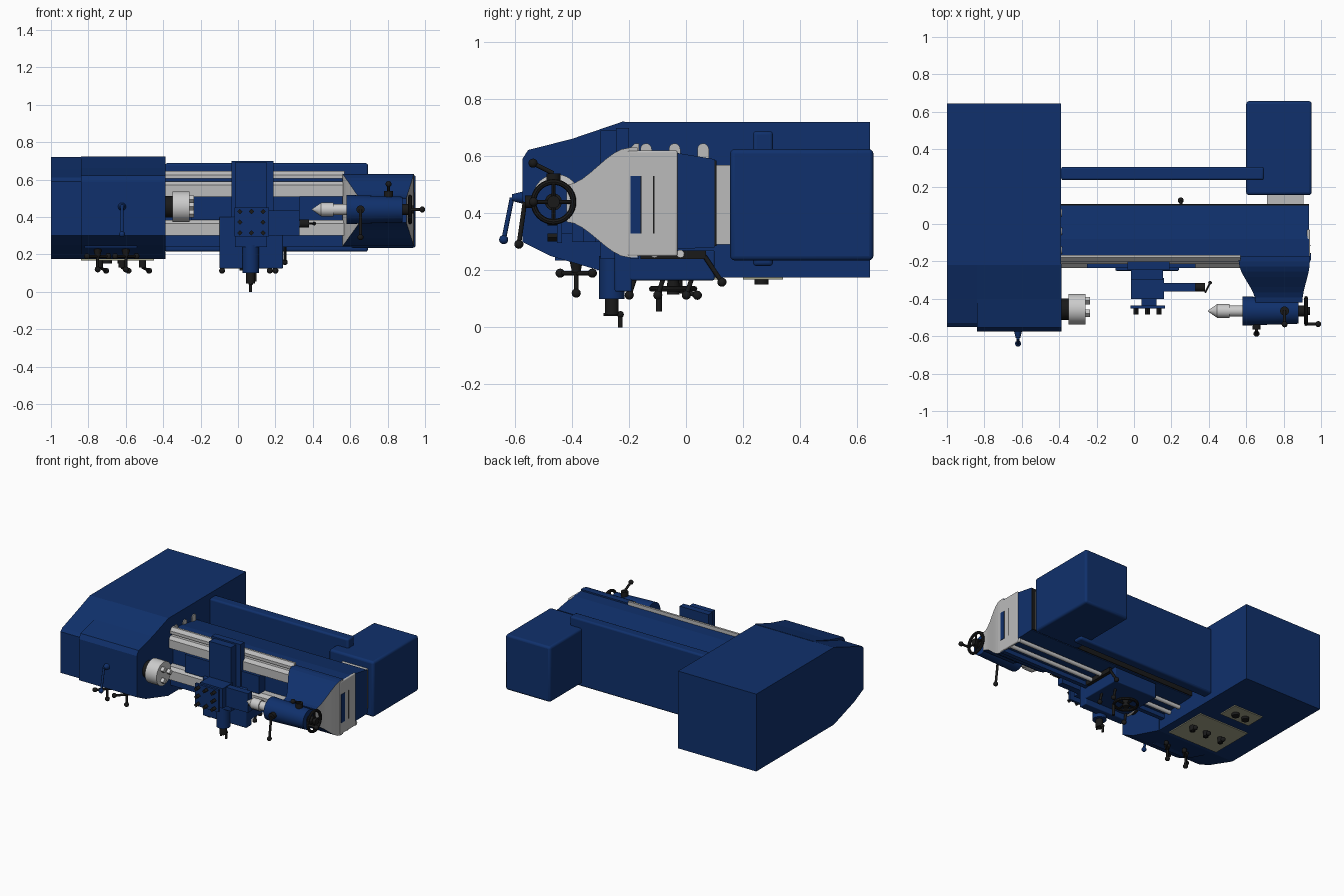
import bpy, bmesh, math
from mathutils import Vector

cube = bpy.data.objects.get("Cube")
if cube:
    bpy.data.objects.remove(cube)


def material(name, red, green, blue):
    mat = bpy.data.materials.new(name)
    mat.use_nodes = True
    mat.diffuse_color = (red, green, blue, 1)
    mat.node_tree.nodes["Principled BSDF"].inputs["Base Color"].default_value = mat.diffuse_color
    return mat


BLUE = material("navy_blue", .005, .03, .15)
GREY = material("light_grey", .5, .5, .5)
STEEL = material("pale_steel", .6, .6, .6)
BLACK = material("black", .01, .01, .01)
OLIVE = material("olive_grey", .36, .36, .25)

RIGHT, BACK, UP = Vector((1, 0, 0)), Vector((0, 1, 0)), Vector((0, 0, 1))
LEFT, FRONT, DOWN = -RIGHT, -BACK, -UP


def smooth(ob):
    bpy.ops.object.select_all(action="DESELECT")
    ob.select_set(True)
    bpy.context.view_layer.objects.active = ob
    bpy.ops.object.shade_smooth_by_angle(angle=math.radians(35))


def finish(name, bm, mat):
    bmesh.ops.recalc_face_normals(bm, faces=bm.faces)
    mesh = bpy.data.meshes.new(name)
    bm.to_mesh(mesh)
    bm.free()
    mesh.materials.append(mat)
    ob = bpy.data.objects.new(name, mesh)
    bpy.context.collection.objects.link(ob)
    return ob


def loft(name, rings, mat):
    bm = bmesh.new()
    loops = [[bm.verts.new(point) for point in ring] for ring in rings]
    for near, far in zip(loops, loops[1:]):
        for i in range(len(near)):
            bm.faces.new((near[i - 1], near[i], far[i], far[i - 1]))
    bm.faces.new(loops[0])
    bm.faces.new(loops[-1])
    return finish(name, bm, mat)


def prism(name, x, profile, mat, bevel=0):
    """Extrude a (y, z) profile along x."""
    ob = loft(name, [[(end, y, z) for y, z in profile] for end in x], mat)
    if bevel:
        mod = ob.modifiers.new("Bevel", "BEVEL")
        mod.width, mod.segments = bevel, 3
        smooth(ob)


def box(name, x, y, z, mat, bevel=0):
    (front, back), (low, top) = y, z
    prism(name, x, [(front, low), (back, low), (back, top), (front, top)], mat, bevel)


def rod(name, start, axis, length, radius, mat, tip=None, sides=24):
    """Turned part from start along axis; returns its far end."""
    start = Vector(start)
    bm = bmesh.new()
    bmesh.ops.create_cone(bm, cap_ends=True, segments=sides, depth=length,
                          radius1=radius, radius2=radius if tip is None else tip)
    bm.transform(axis.to_track_quat("Z", "Y").to_matrix().to_4x4())
    end = start + axis.normalized() * length
    bmesh.ops.translate(bm, verts=bm.verts, vec=(start + end) / 2)
    smooth(finish(name, bm, mat))
    return end


def lever(name, start, axis, length, mat, radius=.008):
    """Thin arm with a ball at its far end."""
    end = rod(name + "_arm", start, axis, length, radius, mat, sides=12)
    bm = bmesh.new()
    bmesh.ops.create_uvsphere(bm, u_segments=16, v_segments=10, radius=radius * 2)
    bmesh.ops.translate(bm, verts=bm.verts, vec=end)
    smooth(finish(name + "_ball", bm, mat))


def handwheel(name, centre, axis, radius):
    turn = axis.to_track_quat("Z", "Y")
    bpy.ops.mesh.primitive_torus_add(major_segments=32, minor_segments=8, major_radius=radius,
                                     minor_radius=.01, location=centre, rotation=turn.to_euler())
    rim = bpy.context.object
    rim.name = name + "_rim"
    rim.data.materials.append(BLACK)
    smooth(rim)
    rod(name + "_hub", centre - axis * .02, axis, .04, .022, BLACK)
    for spoke in (RIGHT, LEFT, BACK, FRONT):
        rod(name + "_spoke", centre, turn @ spoke, radius, .007, BLACK, sides=8)


# Headstock cabinet, and a front cover following the same slopes
HEAD = -.39


def headstock_profile(back, grow):
    shoulder, nose = -.22, -.55 - grow * 2
    roof, floor = .72 + grow / 5, .175
    return [(back, floor), (back, roof), (shoulder, roof), (-.4, .655 + grow / 2),
            (nose + .02, .61 + grow), (nose, .59), (nose, .3), (nose + .1, .25), (shoulder, floor)]


prism("headstock", (-1, HEAD), headstock_profile(.645, 0), BLUE)
prism("headstock_cover", (-.84, HEAD + .002), headstock_profile(-.215, .012), BLUE)
for y in (-.14, -.04, .06):
    box("headstock_window", (HEAD, HEAD + .006), (y - .02, y + .02), (.56, .625), GREY)
    rod("headstock_window_arch", (HEAD, y, .625), RIGHT, .006, .02, GREY)

# Control plates and levers under the headstock
box("gear_plate", (-.84, -.45), (-.19, .12), (.168, .176), OLIVE)
box("switch_plate", (-.78, -.55), (.2, .34), (.168, .176), OLIVE)
box("selector_plate", (-.82, -.54), (-.46, -.31), (.235, .25), BLUE)
for x in (-.75, -.6):
    hub = rod("selector_stem", (x, -.385, .24), DOWN, .05, .025, BLACK, tip=.014)
    lever("selector_drop", hub, DOWN, .07, BLACK)
    for side in (RIGHT + BACK, LEFT + FRONT):
        lever("selector_arm", hub, side, .08, BLACK)
for x in (-.74, -.62, -.51):
    hub = rod("gear_stem", (x, -.03, .17), DOWN, .04, .018, BLACK)
    lever("gear_lever", hub, RIGHT + BACK * 2 + DOWN / 2, .08, BLACK)
for x in (-.7, -.62):
    rod("switch_knob", (x, .265, .17), DOWN, .02, .025, BLACK)
hub = rod("spindle_lever_stem", (-.62, -.57, .455), FRONT, .04, .022, BLUE, tip=.012)
lever("spindle_lever", hub, DOWN * 5 + FRONT, .15, BLUE)

# Chuck with three jaws
face = rod("spindle_nose", (HEAD, -.455, .455), RIGHT, .04, .057, BLACK)
face = rod("chuck", face, RIGHT, .09, .082, STEEL, sides=40)
for jaw in range(3):
    angle = math.tau * jaw / 3
    offset = (BACK * math.cos(angle) + UP * math.sin(angle)) * .045
    rod("chuck_jaw", face + offset, RIGHT, .025, .02, STEEL, sides=4)

# Bed with guide ways and feed rods
BED_END = .935
prism("bed", (HEAD, BED_END), [(-.17, .27), (-.17, .62), (-.08, .62), (.1, .59), (.1, .28)], BLUE)
box("bed_front_lip", (HEAD, BED_END), (-.195, -.165), (.24, .3), BLUE)
box("bed_back_seam", (HEAD, BED_END), (.1, .107), (.285, .585), BLACK)
for name, front, low, top in (("upper", -.2, .605, .645), ("middle", -.215, .51, .59),
                              ("lower", -.235, .3, .385)):
    prism(name + "_way", (HEAD, .57),
          [(-.165, low), (-.165, top), (front + .02, top), (front, top - .02), (front, low)], GREY)
for y in (-.11, -.02):
    rod("feed_rod", (HEAD, y, .258), RIGHT, BED_END - HEAD, .014, STEEL, sides=12)
box("bed_end_frame", (BED_END - .01, BED_END + .007), (-.205, -.03), (.25, .62), GREY, bevel=.006)
box("bed_end_recess", (BED_END, BED_END + .01), (-.195, -.16), (.33, .53), BLUE)
for y in (-.16, -.115):
    box("bed_end_groove", (BED_END, BED_END + .01), (y, y + .004), (.33, .53), BLACK)

# Rear cabinet and chip tray
box("rear_cabinet", (.6, .95), (.155, .657), (.235, .625), BLUE, bevel=.015)
box("cabinet_neck", (.71, .905), (.09, .16), (.29, .57), GREY)
box("chip_tray", (HEAD, .695), (.235, .305), (.215, .688), BLUE, bevel=.012)

# Tailstock: a column that narrows in a smooth curve, with pale ends
rings = []
for step in range(9):
    t = step / 8
    narrow = t * t * (3 - 2 * t)
    y = -.2 - t * .22
    left, right = .56 + narrow * .09, .94 - narrow * .04
    low, top = .245 + narrow * .125, .63 - narrow * .13
    rings.append([(left, y, low), (right, y, low), (right, y, top), (left, y, top)])
rings.insert(0, [(x, y + .03, z) for x, y, z in rings[0]])
column = loft("tailstock_column", rings, BLUE)
column.data.materials.append(GREY)
for face in column.data.polygons:
    face.material_index = int(abs(face.normal.x) > .5)

# Tailstock barrel, quill, centre and handles
barrel = Vector((.58, -.465, .44))
end = rod("tailstock_barrel", barrel, RIGHT, .3, .078, BLUE, tip=.068, sides=32)
end = rod("tail_screw", end, RIGHT, .04, .03, BLACK)
handwheel("tail_wheel", end, RIGHT, .07)
lever("tail_crank", end + FRONT * .07, RIGHT, .065, BLACK)
end = rod("quill", barrel, LEFT, .07, .03, STEEL)
end = rod("centre_collar", end, LEFT, .065, .037, STEEL)
rod("centre_point", end, LEFT, .05, .037, STEEL, tip=.002)
end = rod("quill_lock", barrel + RIGHT * .075 + FRONT * .06, FRONT, .04, .022, BLACK)
lever("quill_lock_lever", end, DOWN * 7 + FRONT, .15, BLACK)
end = rod("clamp_stem", barrel + RIGHT * .225 + UP * .06, UP, .04, .024, BLACK)
lever("clamp_lever", end, FRONT * 2 + UP, .08, BLACK)

# Carriage: apron, saddle and slides
SADDLE = (-.1, .24)
box("apron", SADDLE, (-.2, .1), (.165, .27), BLUE, bevel=.006)
box("saddle", SADDLE, (-.25, -.19), (.125, .4), BLUE, bevel=.006)
box("saddle_wing", (-.25, .33), (-.235, -.17), (.385, .51), BLUE)
box("cross_slide", (-.035, .19), (-.245, -.2), (.25, .7), BLUE)
box("cross_slide_top", (-.015, .155), (-.3, -.24), (.24, .69), BLUE)
box("compound_base", (-.015, .16), (-.4, -.29), (.3, .44), BLUE)
box("compound_slide", (.15, .33), (-.36, -.315), (.3, .435), BLUE)

# Tool post with a ring of clamping bolts
box("tool_post_core", (.04, .12), (-.44, -.39), (.33, .41), BLUE)
box("tool_post", (-.02, .165), (-.452, -.435), (.295, .45), BLUE)
for column in (-1, 0, 1):
    for row in (-1, 0, 1):
        if column or row:
            rod("tool_bolt", (.072 + column * .062, -.45, .372 + row * .057), FRONT, .035, .014, BLACK, sides=4)

# Slide handles
end = rod("compound_dial", (.33, -.338, .365), RIGHT, .05, .022, BLACK)
lever("compound_handle", end + FRONT * .03, BACK * 2 + RIGHT, .06, BLACK, radius=.005)
end = rod("cross_screw", (.068, -.26, .25), DOWN, .15, .045, BLUE)
end = rod("cross_dial", end, DOWN, .055, .024, BLACK)
lever("cross_crank", end + FRONT * .03, BACK, .06, BLACK, radius=.006)
rod("cross_grip", end + BACK * .03, DOWN, end.z, .008, BLACK, sides=12)

# Apron handwheel and levers
wheel = Vector((.03, -.045, .135))
handwheel("apron_wheel", wheel, UP, .075)
rod("apron_shaft", wheel, UP, .04, .02, BLACK)
rod("apron_grip", wheel + RIGHT * .06 + FRONT * .05, DOWN, .08, .01, BLACK, sides=12)
for x, y in ((.17, .02), (.2, -.08), (-.085, -.18)):
    lever("feed_lever", (x, y, .17), DOWN * 3 + FRONT, .06, BLACK)
box("control_bar", (.24, .262), (-.16, .07), (.24, .27), BLACK)
lever("control_lever", (.25, .065, .25), DOWN * 3 + BACK * 2, .11, BLACK)
